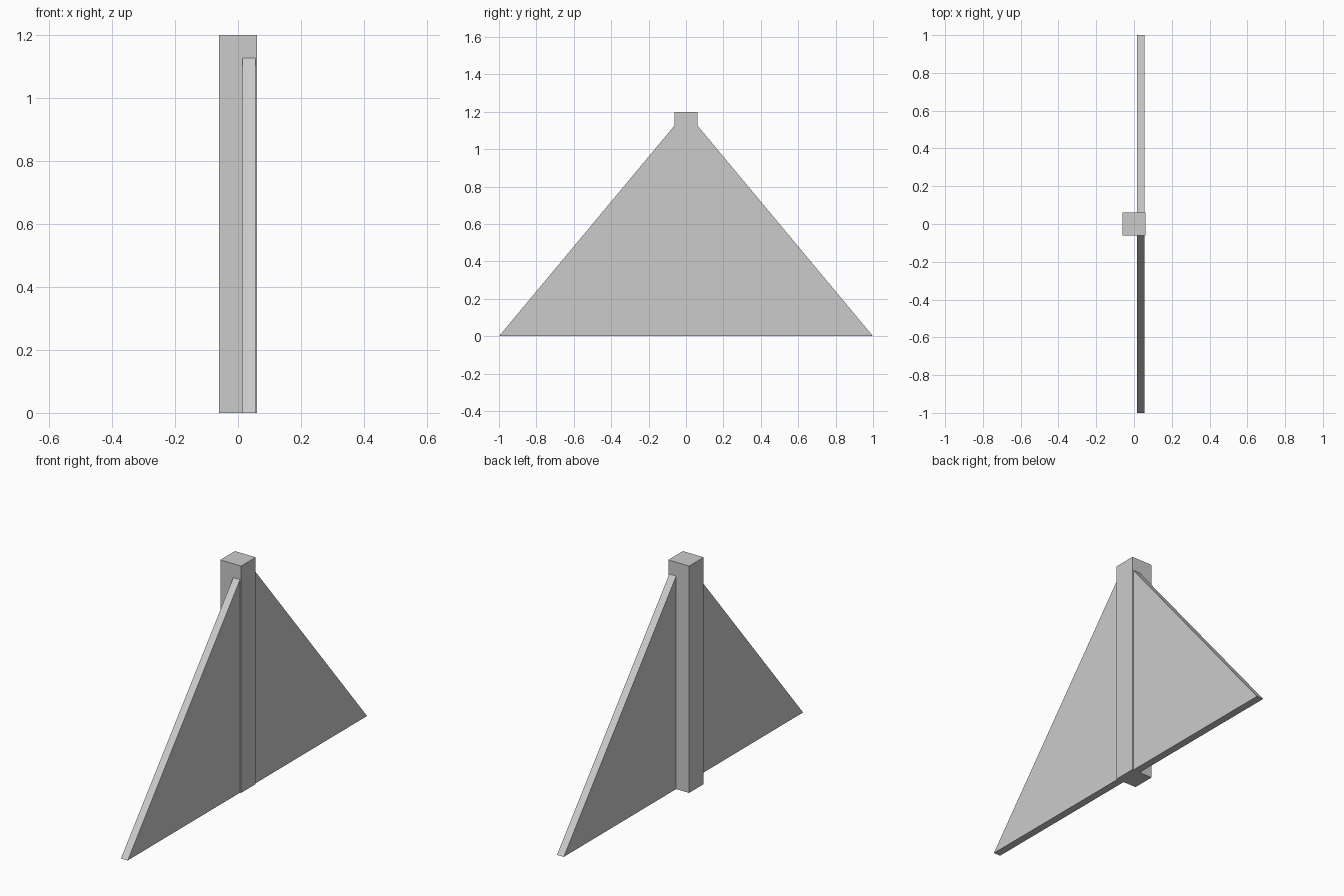
import bpy
import bmesh

cube = bpy.data.objects.get("Cube")
if cube:
    bpy.data.objects.remove(cube, do_unlink=True)

# Single plain grey
grey = bpy.data.materials.new("light_grey")
grey.use_nodes = True
colour = (0.6, 0.6, 0.6, 1.0)
grey.diffuse_color = colour
grey.node_tree.nodes["Principled BSDF"].inputs["Base Color"].default_value = colour


def prism(name, profile, direction):
    """Extrude a flat closed profile along a direction into a solid."""
    bm = bmesh.new()
    face = bm.faces.new([bm.verts.new(p) for p in profile])
    grown = bmesh.ops.extrude_face_region(bm, geom=[face], use_keep_orig=True)
    moved = [g for g in grown["geom"] if isinstance(g, bmesh.types.BMVert)]
    bmesh.ops.translate(bm, verts=moved, vec=direction)
    bmesh.ops.recalc_face_normals(bm, faces=bm.faces)
    mesh = bpy.data.meshes.new(name)
    bm.to_mesh(mesh)
    bm.free()
    mesh.materials.append(grey)
    obj = bpy.data.objects.new(name, mesh)
    bpy.context.collection.objects.link(obj)
    return obj


HEIGHT = 1.2
HALF = 0.061

# Square upright post
prism("post",
      [(-HALF, -HALF, 0), (HALF, -HALF, 0), (HALF, HALF, 0), (-HALF, HALF, 0)],
      (0, 0, HEIGHT))

# Thin triangular panel running through the post, set towards its left side
prism("triangular_panel",
      [(0.015, -1, 0), (0.015, 1, 0), (0.015, 0, HEIGHT)],
      (0.04, 0, 0))
